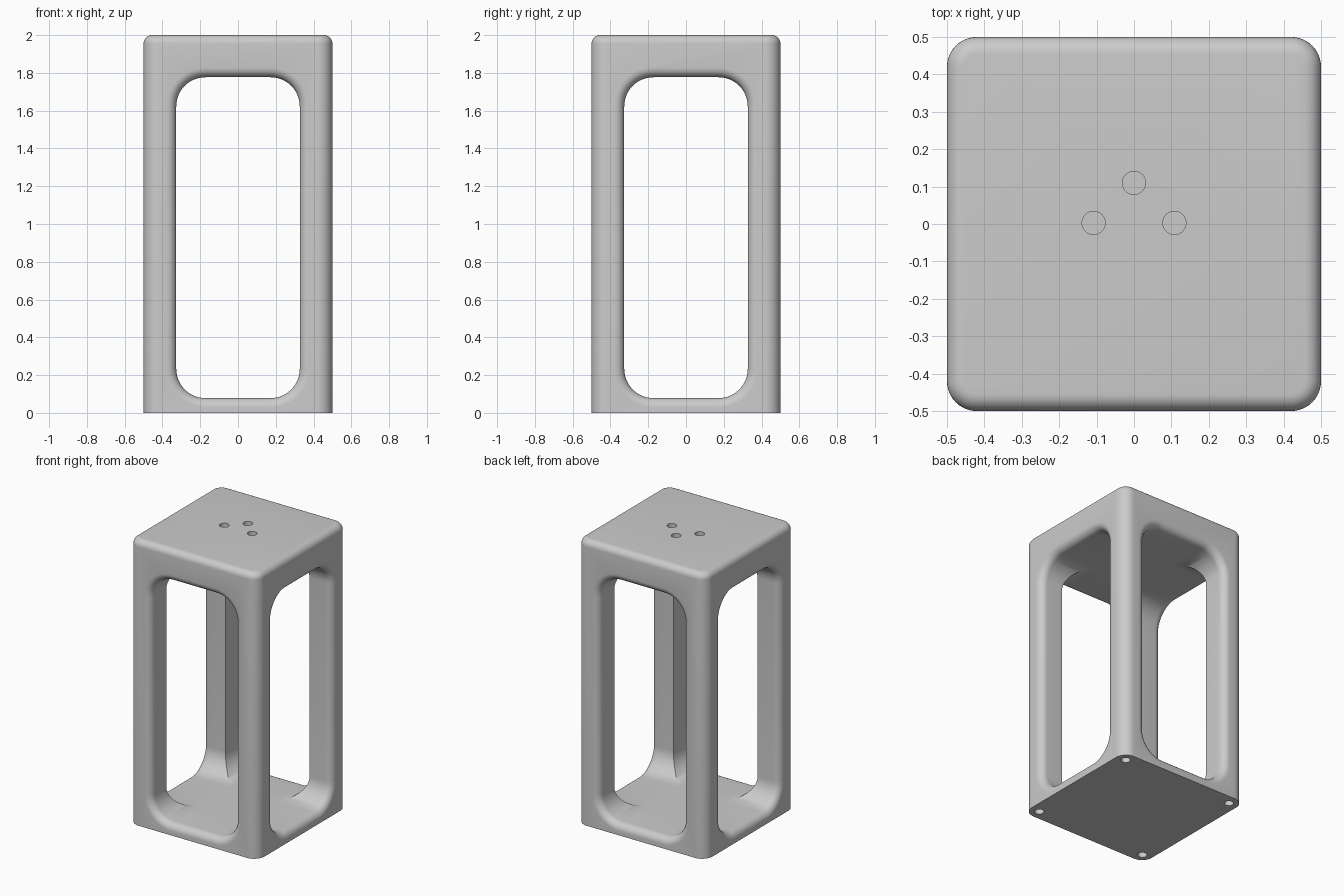
import bpy
import bmesh
from math import sin, cos, pi
from mathutils import Matrix, Vector

old = bpy.data.objects.get("Cube")
if old:
    bpy.data.objects.remove(old)

HALF, HEIGHT = 0.5, 2.0
WIN_HALF, WIN_LOW, WIN_HIGH, WIN_R = 0.327, 0.078, 1.777, 0.155
LIP = 0.05

grey = bpy.data.materials.new("light grey")
grey.use_nodes = True
colour = (0.6, 0.6, 0.6, 1)
grey.diffuse_color = colour
grey.node_tree.nodes["Principled BSDF"].inputs["Base Color"].default_value = colour


def make_object(name, bm):
    bmesh.ops.recalc_face_normals(bm, faces=bm.faces)
    mesh = bpy.data.meshes.new(name)
    bm.to_mesh(mesh)
    bm.free()
    mesh.materials.append(grey)
    obj = bpy.data.objects.new(name, mesh)
    bpy.context.collection.objects.link(obj)
    return obj


def rounded_window(grow, y, steps=12):
    """Outline of the window, grown outwards by a margin, at depth y."""
    radius = WIN_R + grow
    right = WIN_HALF - WIN_R
    low, high = WIN_LOW + WIN_R, WIN_HIGH - WIN_R
    centres = [(right, high), (-right, high), (-right, low), (right, low)]
    points = []
    for corner, (cx, cz) in enumerate(centres):
        for i in range(steps + 1):
            a = (corner + i / steps) * pi / 2
            points.append(Vector((cx + radius * cos(a), y, cz + radius * sin(a))))
    return points


def window_cutter(name, angle):
    """Tunnel through both sides, flaring into a rounded lip at each mouth."""
    lip = [(LIP * (1 - sin(i / 8 * pi / 2)), HALF - LIP * (1 - cos(i / 8 * pi / 2)))
           for i in range(9)]
    half = [(LIP, HALF + 0.05)] + lip
    sections = [(g, -y) for g, y in half] + [(g, y) for g, y in reversed(half)]
    bm = bmesh.new()
    rings = [[bm.verts.new(p) for p in rounded_window(g, y)] for g, y in sections]
    for a, b in zip(rings, rings[1:]):
        for i in range(len(a)):
            j = (i + 1) % len(a)
            bm.faces.new((a[i], a[j], b[j], b[i]))
    bm.faces.new(rings[0])
    bm.faces.new(rings[-1])
    bm.transform(Matrix.Rotation(angle, 4, 'Z'))
    return make_object(name, bm)


def hole_cutter(name, centres, z, depth, radius=0.031):
    bm = bmesh.new()
    for x, y in centres:
        bmesh.ops.create_cone(bm, cap_ends=True, segments=32, radius1=radius,
                              radius2=radius, depth=depth * 2,
                              matrix=Matrix.Translation((x, y, z)))
    return make_object(name, bm)


# Body: block with rounded uprights and a softer top rim, flat underneath
bm = bmesh.new()
bmesh.ops.create_cube(bm, size=1, matrix=Matrix.Translation((0, 0, HEIGHT / 2))
                      @ Matrix.Diagonal((1, 1, HEIGHT, 1)))
uprights = [e for e in bm.edges if abs(e.verts[0].co.z - e.verts[1].co.z) > 1]
bmesh.ops.bevel(bm, geom=uprights, offset=0.08, segments=10, profile=0.5,
                affect='EDGES')
rim = [e for e in bm.edges if all(v.co.z > HEIGHT - 0.001 for v in e.verts)]
bmesh.ops.bevel(bm, geom=rim, offset=0.045, segments=8, profile=0.5,
                affect='EDGES')
body = make_object("lantern_frame", bm)

# Windows on all four sides, top screw holes and holes under the feet
cutters = [
    window_cutter("front_back_window_cutter", 0),
    window_cutter("side_window_cutter", pi / 2),
    hole_cutter("top_hole_cutter", [(0, 0.11), (-0.108, 0.003), (0.108, 0.003)],
                HEIGHT, 0.12),
    hole_cutter("foot_hole_cutter", [(x, y) for x in (-0.43, 0.43)
                                     for y in (-0.43, 0.43)], 0, 0.12, 0.03),
]
bpy.context.view_layer.objects.active = body
for cutter in cutters:
    mod = body.modifiers.new(cutter.name, 'BOOLEAN')
    mod.operation, mod.solver, mod.object = 'DIFFERENCE', 'EXACT', cutter
    bpy.ops.object.modifier_apply(modifier=mod.name)
    bpy.data.objects.remove(cutter)

# Smooth curves, crisp edges
bpy.ops.object.select_all(action='DESELECT')
body.select_set(True)
bpy.ops.object.shade_smooth_by_angle(angle=pi / 6)
